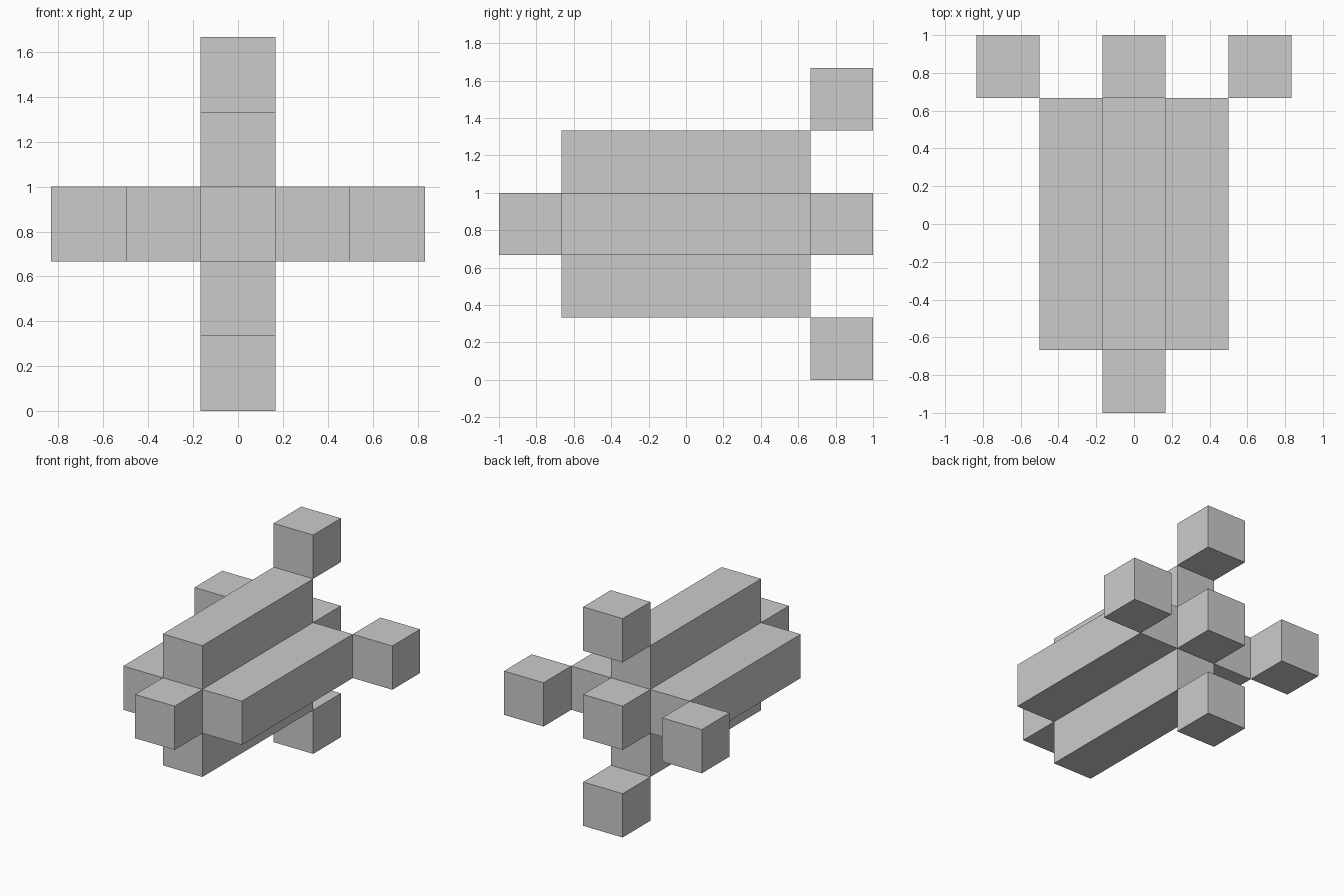
import bpy, bmesh
from mathutils import Matrix, Vector

if "Cube" in bpy.data.objects:
    bpy.data.objects.remove(bpy.data.objects["Cube"])

U = 1 / 3                 # one block
CZ = 2.5 * U              # height of the body axis


def box_mesh(center, size):
    bm = bmesh.new()
    m = Matrix.Translation(Vector(center)) @ Matrix.Diagonal((*size, 1))
    bmesh.ops.create_cube(bm, size=1, matrix=m)
    return bm


def add_object(name, bm):
    bmesh.ops.recalc_face_normals(bm, faces=bm.faces[:])
    mesh = bpy.data.meshes.new(name)
    bm.to_mesh(mesh)
    bm.free()
    obj = bpy.data.objects.new(name, mesh)
    bpy.context.collection.objects.link(obj)
    return obj


# Body: central bar with every side pushed out one block,
# giving four long side beams plus a nose and a tail
body = box_mesh((0, 0, CZ), (U, 4 * U, U))
body.normal_update()
caps = bmesh.ops.extrude_discrete_faces(body, faces=body.faces[:])["faces"]
for cap in caps:
    cap.normal_update()
    bmesh.ops.translate(body, verts=cap.verts[:], vec=cap.normal * U)
add_object("body", body)

# Four rear corner blocks touching the back edges of the beams
for name, dx, dz in (("right_fin", 2, 0), ("left_fin", -2, 0),
                     ("top_fin", 0, 2), ("bottom_fin", 0, -2)):
    add_object(name, box_mesh((dx * U, 2.5 * U, CZ + dz * U), (U, U, U)))
